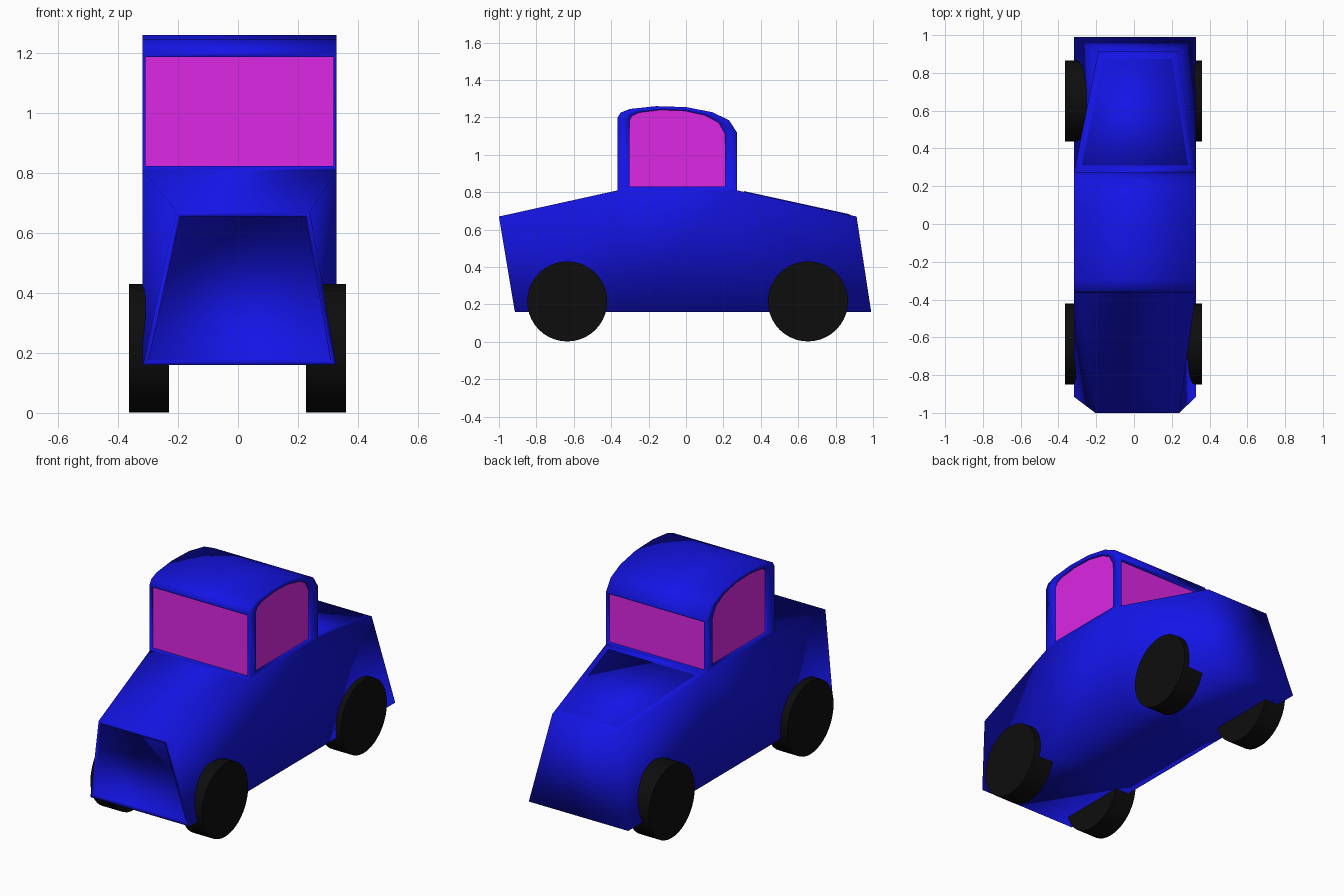
import bpy, bmesh, math
from mathutils import Vector

if "Cube" in bpy.data.objects:
    bpy.data.objects.remove(bpy.data.objects["Cube"])


def material(name, rgb):
    m = bpy.data.materials.new(name)
    m.diffuse_color = (*rgb, 1)
    m.use_nodes = True
    m.node_tree.nodes["Principled BSDF"].inputs["Base Color"].default_value = m.diffuse_color
    return m


BLUE = material("blue_paint", (0.007, 0.007, 0.8))
PINK = material("pink_glass", (0.72, 0.02, 0.78))
BLACK = material("black_rubber", (0.004, 0.004, 0.004))


def add_object(name, bm, mat):
    mesh = bpy.data.meshes.new(name)
    bm.to_mesh(mesh)
    bm.free()
    obj = bpy.data.objects.new(name, mesh)
    bpy.context.collection.objects.link(obj)
    mesh.materials.append(mat)
    for p in mesh.polygons:
        p.use_smooth = True
    return obj


# Side profile: y, z, left x, right x
L, R = -0.318, 0.328
roof = [(-0.365, 1.20), (-0.35, 1.225), (-0.30, 1.245), (-0.16, 1.26), (0.0, 1.255),
        (0.14, 1.228), (0.23, 1.185), (0.272, 1.12)]
profile = [(-0.915, 0.16, L, R), (-1.0, 0.67, -0.205, 0.24), (-0.365, 0.81, L, R)]
profile += [(y, z, L, R) for y, z in roof]
profile += [(0.272, 0.81, L, R), (0.912, 0.67, -0.19, 0.23), (0.99, 0.16, L, R),
            (0.272, 0.16, L, R), (-0.365, 0.16, L, R)]
n = len(profile)
B1, T1, C1 = 0, 1, 2
C2 = 3 + len(roof)
T2, B2, D2, D1 = C2 + 1, C2 + 2, C2 + 3, C2 + 4

# Body shell
bm = bmesh.new()
left = [bm.verts.new((p[2], p[0], p[1])) for p in profile]
right = [bm.verts.new((p[3], p[0], p[1])) for p in profile]
strip = []
for i in range(n):
    j = (i + 1) % n
    strip.append(bm.faces.new((left[i], left[j], right[j], right[i])))
cab_sides = []
for side in (left, right):
    def face(*ids):
        return bm.faces.new([side[k] for k in ids])
    face(D1, C1, C2, D2)
    cab_sides.append(face(*range(C1, C2 + 1)))
    if side is left:   # the bent fender panels fold differently per side
        tris = [(B1, T1, C1), (B1, C1, D1), (C2, T2, D2), (T2, B2, D2)]
    else:
        tris = [(B1, T1, D1), (T1, C1, D1), (C2, T2, B2), (C2, B2, D2)]
    for t in tris:
        face(*t)
bmesh.ops.recalc_face_normals(bm, faces=bm.faces[:])


def panel(f, scale, depth):
    """Frame a face: shrink a copy about its centre and sink it by depth."""
    normal, c = f.normal.copy(), f.calc_center_bounds()
    rim = list(f.verts)
    inner = []
    for v in rim:
        d = v.co - c
        co = c + Vector([d[k] * scale[k] for k in range(3)])
        inner.append((bm.verts.new(co), bm.verts.new(co - normal * depth)))
    bm.faces.remove(f)
    for i in range(len(rim)):
        j = (i + 1) % len(rim)
        a, b = inner[i], inner[j]
        bm.faces.new((rim[i], rim[j], b[0], a[0]))
        bm.faces.new((a[0], b[0], b[1], a[1]))
    return bm.faces.new([a[1] for a in inner])


# Grille and boot lid panels
panel(strip[B1], (0.94, 0.95, 0.94), 0.015)
panel(strip[C2], (0.87, 0.88, 0.88), -0.004)

# Windows, lifted out of the body as their own objects
windows = [("front_window", strip[C1], (0.97, 1, 0.93), 0.015),
           ("rear_window", strip[C2 - 1], (0.97, 1, 0.93), 0.015),
           ("left_window", cab_sides[0], (1, 0.80, 0.91), 0.015),
           ("right_window", cab_sides[1], (1, 0.80, 0.91), 0.015)]
for name, f, scale, depth in windows:
    pane = panel(f, scale, depth)
    wb = bmesh.new()
    wb.faces.new([wb.verts.new(v.co) for v in pane.verts])
    add_object(name, wb, PINK)
    bm.faces.remove(pane)
bmesh.ops.recalc_face_normals(bm, faces=bm.faces[:])
body = add_object("car_body", bm, BLUE)

# Wheels
for end, y in (("front", -0.635), ("rear", 0.652)):
    for side, x in (("left", -0.297), ("right", 0.294)):
        bpy.ops.mesh.primitive_cylinder_add(vertices=40, radius=0.214, depth=0.134,
                                            location=(x, y, 0.216),
                                            rotation=(0, math.pi / 2, 0))
        wheel = bpy.context.object
        wheel.name = f"{end}_{side}_wheel"
        wheel.data.materials.append(BLACK)
        bpy.ops.object.shade_smooth_by_angle(angle=math.radians(40))
